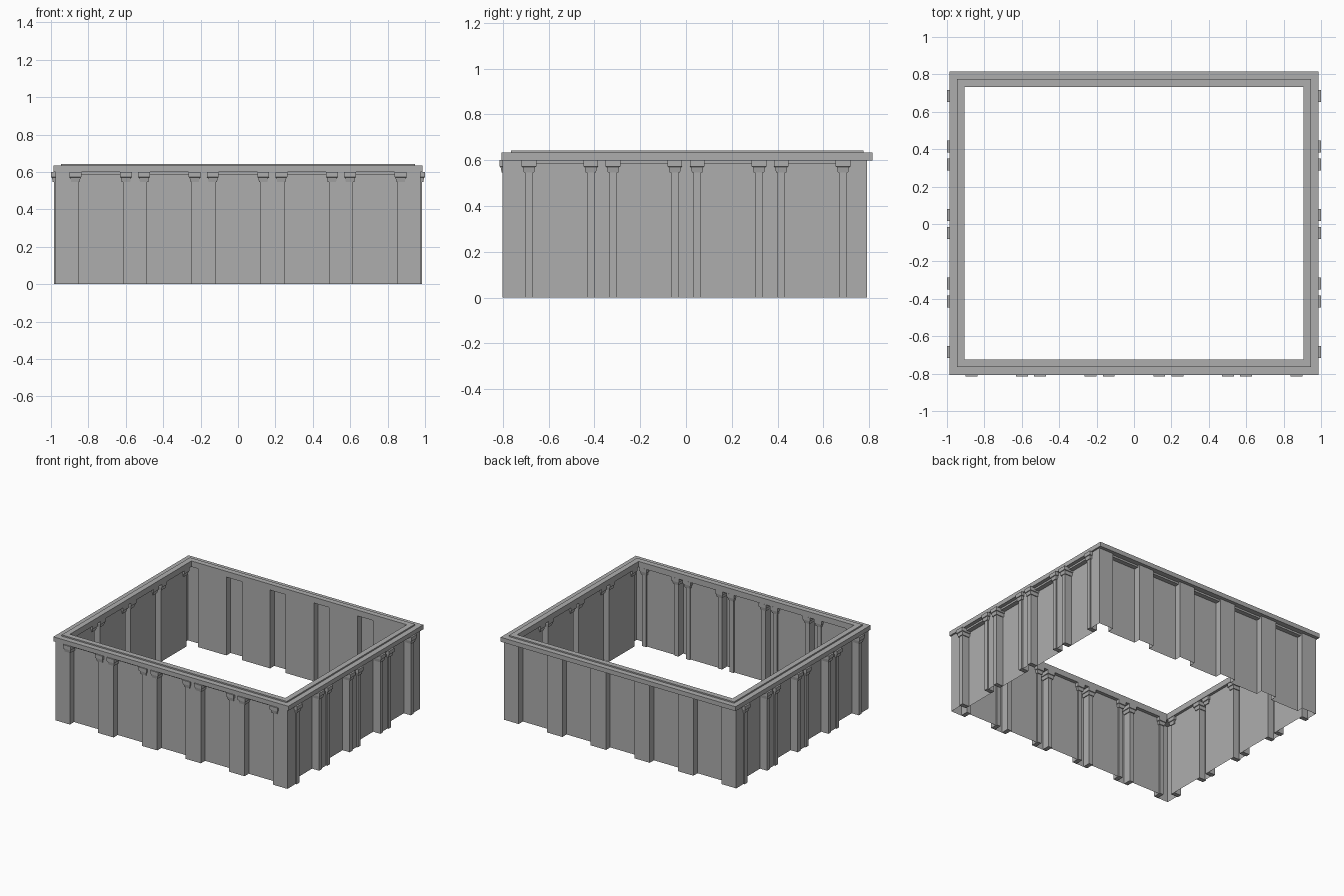
import bpy
import bmesh

cube = bpy.data.objects.get("Cube")
if cube:
    bpy.data.objects.remove(cube)

stone = bpy.data.materials.new("grey_stone")
stone.use_nodes = True
GREY = (0.42, 0.42, 0.42, 1)
stone.diffuse_color = GREY
stone.node_tree.nodes["Principled BSDF"].inputs["Base Color"].default_value = GREY

WALL_TOP = 0.6
BAY = 0.367          # distance between pier centres
HALF_PANEL = 0.1185
RECESS = 0.05
SHAFT = 0.0165       # half width of a column shaft


def finish(name, bm, fix_normals=True):
    if fix_normals:
        bmesh.ops.recalc_face_normals(bm, faces=bm.faces)
    mesh = bpy.data.meshes.new(name)
    bm.to_mesh(mesh)
    bm.free()
    mesh.materials.append(stone)
    obj = bpy.data.objects.new(name, mesh)
    bpy.context.scene.collection.objects.link(obj)
    return obj


def loft(bm, rings, close_ends=True, wrap=False):
    """Skin a list of closed rings of points."""
    loops = [[bm.verts.new(p) for p in ring] for ring in rings]
    pairs = list(zip(loops, loops[1:]))
    if wrap:
        pairs.append((loops[-1], loops[0]))
    for low, high in pairs:
        n = len(low)
        for i in range(n):
            j = (i + 1) % n
            bm.faces.new((low[i], low[j], high[j], high[i]))
    if close_ends and not wrap:
        bm.faces.new(loops[0][::-1])
        bm.faces.new(loops[-1])


def block(bm, place, sections):
    """Stack of rectangles (z, from t, to t, from depth, to depth) on one side."""
    rings = []
    for z, t0, t1, d0, d1 in sections:
        corners = ((t0, d0), (t1, d0), (t1, d1), (t0, d1))
        rings.append([(*place(t, d), z) for t, d in corners])
    loft(bm, rings)


# Each side: mapping of (along, outward), wall face, panel count, column face
SIDES = {
    "front": (lambda t, d: (t, -d), 0.80, 5, 0.799),
    "right": (lambda t, d: (-d, -t), 0.975, 4, 0.9845),
    "back": (lambda t, d: (-t, d), 0.79, 5, None),
    "left": (lambda t, d: (d, t), 0.975, 4, 0.9845),
}


def panels(count):
    for k in range(count):
        centre = (k - (count - 1) / 2) * BAY
        yield centre - HALF_PANEL, centre + HALF_PANEL


# Folded wall sheet: projecting piers and recessed panels all the way round
outline = []
for side in ("front", "left", "back", "right"):
    place, face, count, _ = SIDES[side]
    for a, b in panels(count):
        outline += [place(a, face), place(a, face - RECESS),
                    place(b, face - RECESS), place(b, face)]
    # outer corner at the end of this side
    corner_x = 0.975 if side in ("front", "left") else -0.975
    corner_y = 0.79 if side in ("left", "back") else -0.80
    outline.append((corner_x, corner_y))
bm = bmesh.new()
loft(bm, [[(x, y, z) for x, y in outline] for z in (0, WALL_TOP)], close_ends=False)
finish("pier_and_panel_walls", bm, fix_normals=False)

# Columns with two-step capitals at both edges of every panel, except at the back
CAPITAL = ((0, SHAFT), (0.546, SHAFT), (0.546, 0.0225), (0.57, 0.027),
           (0.572, 0.032), (WALL_TOP, 0.032))
for side, (place, face, count, column_face) in SIDES.items():
    bm = bmesh.new()
    for a, b in panels(count):
        block(bm, place, [(z, a, b, face - RECESS, face - 0.015)
                          for z in (0.585, WALL_TOP)])
    finish(side + "_lintels", bm)

    if column_face is None:
        continue
    bm = bmesh.new()
    mid = column_face - 0.03
    for a, b in panels(count):
        for t in (a - SHAFT, b + SHAFT):
            block(bm, place, [(z, t - w, t + w, mid - w - 0.0135, mid + w + 0.0135)
                              for z, w in CAPITAL])
    finish(side + "_columns", bm)

# Stepped cornice ring
STEP = 0.041
rings = []
for inset, z in ((0, 0.599), (0, 0.633), (STEP, 0.633), (STEP, 0.643),
                 (2 * STEP, 0.643), (2 * STEP, 0.599)):
    x, front, back = 0.987 - inset, -0.806 + inset, 0.815 - inset
    rings.append([(-x, front, z), (x, front, z), (x, back, z), (-x, back, z)])
bm = bmesh.new()
loft(bm, rings, wrap=True)
finish("stepped_cornice", bm)
